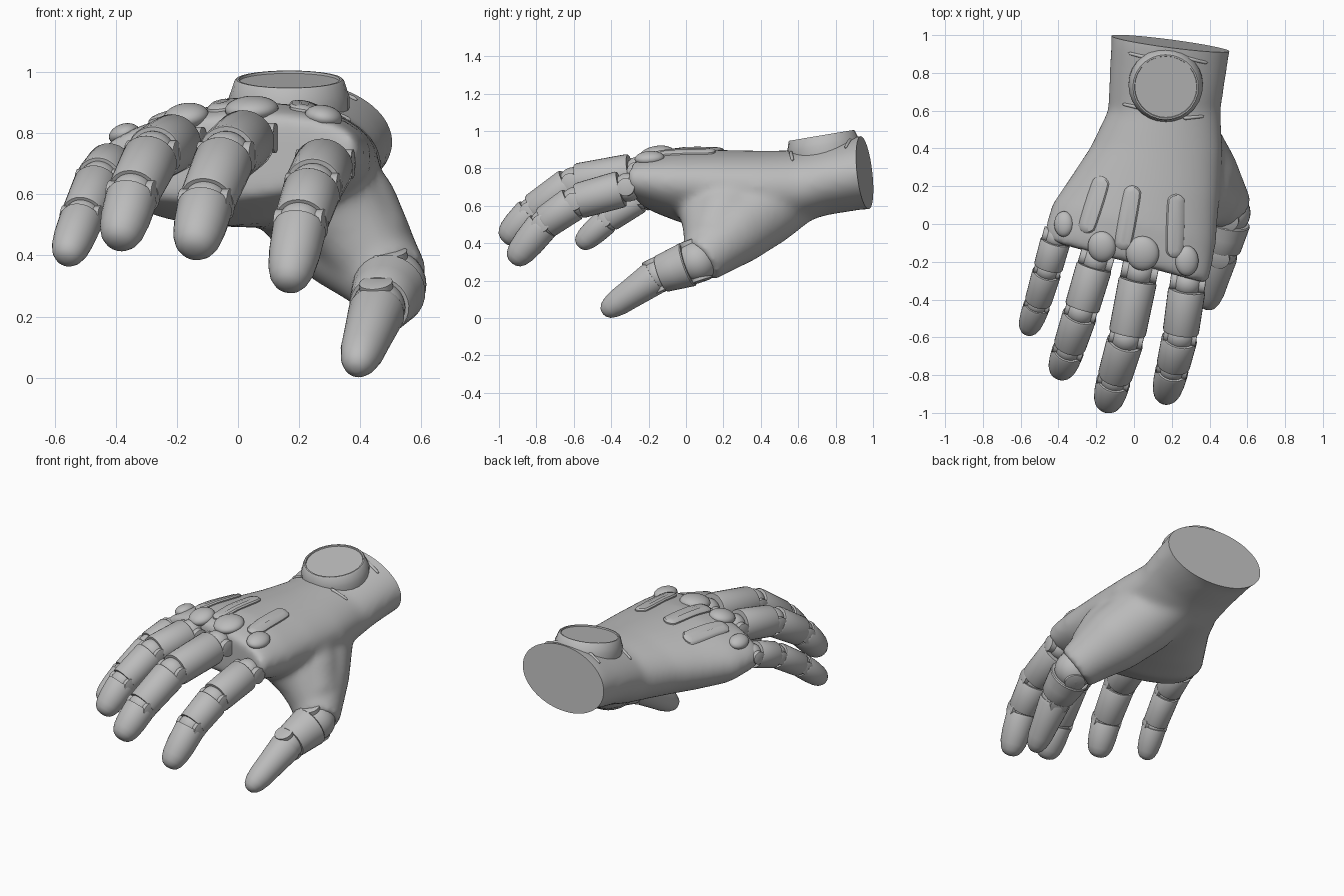
import bpy, bmesh, math
from mathutils import Vector as V, Matrix
from mathutils.bvhtree import BVHTree

if "Cube" in bpy.data.objects:
    bpy.data.objects.remove(bpy.data.objects["Cube"])

grey = bpy.data.materials.new("matte_grey")
grey.diffuse_color = (0.5, 0.5, 0.5, 1)
grey.use_nodes = True
grey.node_tree.nodes["Principled BSDF"].inputs["Base Color"].default_value = grey.diffuse_color


def finish(name, bm, angle=35):
    bmesh.ops.recalc_face_normals(bm, faces=bm.faces)
    me = bpy.data.meshes.new(name)
    bm.to_mesh(me)
    bm.free()
    ob = bpy.data.objects.new(name, me)
    bpy.context.collection.objects.link(ob)
    me.materials.append(grey)
    bpy.ops.object.select_all(action='DESELECT')
    ob.select_set(True)
    bpy.context.view_layer.objects.active = ob
    bpy.ops.object.shade_smooth_by_angle(angle=math.radians(angle))
    return ob


def loft(bm, rings):
    """Skin a list of point rings and cap both ends."""
    rows = [[bm.verts.new(p) for p in r] for r in rings]
    n = len(rows[0])
    for a, b in zip(rows, rows[1:]):
        for i in range(n):
            j = (i + 1) % n
            bm.faces.new((a[i], a[j], b[j], b[i]))
    bm.faces.new(rows[0])
    bm.faces.new(rows[-1])


def frame(d, up):
    d = d.normalized()
    side = d.cross(up).normalized()
    return side, side.cross(d)


def ring(c, side, up, rx, ry, n=28, p=2.0):
    pts = []
    for i in range(n):
        a = 2 * math.pi * i / n
        x, y = math.cos(a), math.sin(a)
        pts.append(c + side * rx * math.copysign(abs(x) ** (2 / p), x)
                   + up * ry * math.copysign(abs(y) ** (2 / p), y))
    return pts


def tube(bm, path):
    """Round tube through (x, y, z, radius) points."""
    rings = []
    for i, (*c, r) in enumerate(path):
        d = V(path[min(i + 1, len(path) - 1)][:3]) - V(path[max(i - 1, 0)][:3])
        s, u = frame(d, Z)
        rings.append(ring(V(c), s, u, r, r))
    loft(bm, rings)


def turned(name, a, b, profile, up=V((0, 0, 1))):
    """Solid of revolution from a to b; profile holds (fraction, radius)."""
    a, b = V(a), V(b)
    s, u = frame(b - a, up)
    bm = bmesh.new()
    loft(bm, [ring(a.lerp(b, t), s, u, r, r) for t, r in profile])
    return finish(name, bm)


def dome(name, c, size, normal=(0, 0, 1)):
    bm = bmesh.new()
    rot = V((0, 0, 1)).rotation_difference(V(normal)).to_matrix().to_4x4()
    m = Matrix.Translation(c) @ rot @ Matrix.Diagonal((*size, 1))
    bmesh.ops.create_uvsphere(bm, u_segments=28, v_segments=16, radius=1, matrix=m)
    return finish(name, bm)


# Palm and wrist: y, centre x, half width, centre z, half height, slant, squareness, tilt
X, Z = V((1, 0, 0)), V((0, 0, 1))
sections = [(1.2, .20, .32, .78, .20, .0, 2, 0), (.95, .195, .318, .78, .198, .0, 2, 0),
            (.75, .175, .307, .74, .19, .0, 2, 0), (.6, .16, .299, .70, .197, .0, 2, 0),
            (.4, .12, .35, .693, .202, .03, 2, .02), (.2, .06, .395, .695, .203, .13, 2, .05),
            (0, 0, .435, .70, .2, .24, 2, .06), (-.13, -.03, .44, .715, .165, .27, 2.1, .06),
            (-.2, -.04, .43, .72, .135, .27, 2.3, .06)]
bm = bmesh.new()
rings = []
for y, cx, hw, cz, hh, slant, p, tilt in sections:
    pts = ring(V((cx, y, cz)), X, Z, hw, hh, 40, p)
    rings.append([q + V((0, -slant * (q.x - cx), tilt * (q.x - cx))) for q in pts])
loft(bm, rings)

# Thumb mound and webs, merged into the palm
tube(bm, [(.16, .64, .69, .155), (.26, .42, .588, .207), (.37, .25, .465, .194),
          (.465, .13, .355, .148), (.505, .07, .305, .132)])
tube(bm, [(.18, .08, .69, .16), (.27, .11, .61, .16), (.37, .13, .5, .15), (.46, .12, .37, .13)])
tube(bm, [(.22, .36, .68, .19), (.285, .25, .62, .19), (.36, .19, .53, .18), (.44, .14, .41, .15)])
palm = finish("palm", bm)
rm = palm.modifiers.new("merge", 'REMESH')
rm.mode, rm.voxel_size = 'VOXEL', .018
sm = palm.modifiers.new("soften", 'SMOOTH')
sm.factor, sm.iterations = .5, 18
me = bpy.data.meshes.new_from_object(palm.evaluated_get(bpy.context.evaluated_depsgraph_get()))
bpy.data.objects.remove(palm)

# Flat slanted wrist end
bm = bmesh.new()
bm.from_mesh(me)
cut = bmesh.ops.bisect_plane(bm, geom=bm.verts[:] + bm.edges[:] + bm.faces[:], clear_outer=True,
                             plane_co=(.195, .955, .775), plane_no=(.13, .985, .11))
bmesh.ops.contextual_create(bm, geom=[e for e in cut['geom_cut'] if isinstance(e, bmesh.types.BMEdge)])
skin = BVHTree.FromBMesh(bm)
finish("palm", bm)


def on_skin(x, y, lift=0.0):
    """Point on the back of the hand, and the normal there."""
    hit, normal, *_ = skin.ray_cast(V((x, y, 2)), V((0, 0, -1)))
    if hit is None:
        return V((x, y, .8)), V((0, 0, 1))
    return hit + Z * lift, normal


def hinge(name, c, axis, half, r):
    a = axis.normalized() * half
    turned(name, c - a, c + a, [(0, r * .92), (.01, r), (.99, r), (1, r * .92)], V((.1, .9, .3)))


def segment(name, a, b, r0, r1, up=Z):
    turned(name, a, b, [(0, r0 * .8), (.0, r0 * .96), (.04, r0), (.5, (r0 + r1) / 2),
                        (.96, r1), (1, r1 * .96), (1, r1 * .75)], up)


def fingertip(name, a, b, r, up=Z, k=1.0):
    turned(name, a, b, [(0, r * .8), (0, r * .96), (.05, r), (.45, r * .95 * k), (.7, r * .86 * k),
                        (.85, r * .72 * k), (.94, r * .54 * k), (.985, r * .32 * k), (1, r * .12)], up)


# Fingers: base, two hinges, tip, radius
fingers = {
    "little": [(-.41, -.07, .70), (-.457, -.24, .645), (-.51, -.42, .525), (-.566, -.575, .385), .08],
    "ring": [(-.20, -.19, .775), (-.28, -.46, .73), (-.345, -.66, .60), (-.395, -.80, .435), .096],
    "middle": [(.03, -.25, .785), (-.04, -.60, .725), (-.105, -.82, .57), (-.147, -.975, .41), .102],
    "index": [(.285, -.31, .70), (.245, -.59, .622), (.205, -.76, .505), (.162, -.93, .295), .099]}
for f, (*pts, r) in fingers.items():
    p0, p1, p2, p3 = map(V, pts)
    dome(f + "_base_ball", p0, (r * .78,) * 3)
    for i, (a, b, c) in enumerate(((p0 - (p1 - p0), p0, p1), (p0, p1, p2), (p1, p2, p3))):
        k = 1 - .06 * i
        hinge(f"{f}_hinge_{i + 1}", b, (c - a).cross(Z), r * k * .95, r * .48)
        if i:
            dome(f"{f}_joint_ball_{i}", b, (r * k * .86,) * 3)
    segment(f + "_lower_segment", p0.lerp(p1, .13), p1.lerp(p0, .06), r, r * .97)
    segment(f + "_middle_segment", p1.lerp(p2, .1), p2.lerp(p1, .06), r * .96, r * .9)
    fingertip(f + "_fingertip", p2.lerp(p3, .05), p3, r * .89)

# Thumb
t0, t1, t2 = V((.505, .06, .305)), V((.46, -.15, .23)), V((.385, -.445, .027))
dome("thumb_base_ball", t0, (.112,) * 3)
hinge("thumb_hinge_1", t0 + V((0, -.01, 0)), V((-.1, -.3, .93)), .114, .06)
segment("thumb_lower_segment", t0.lerp(t1, .22), t1.lerp(t0, .08), .122, .102)
dome("thumb_joint_ball", t1, (.088,) * 3)
hinge("thumb_hinge_2", t1, V((-.1, -.4, .9)), .092, .055)
fingertip("thumb_fingertip", t1.lerp(t2, .04), t2, .093, k=.9)

# Knuckle caps
for n, c, s in (("little", (-.372, 0), (.052, .068, .035)), ("ring", (-.17, -.12), (.075, .082, .042)),
                ("middle", (.045, -.155), (.088, .092, .042)), ("index", (.28, -.195), (.062, .08, .038))):
    p, nrm = on_skin(*c)
    dome(n + "_knuckle_cap", p, s, nrm.lerp(Z, .4))

# Raised rounded bars following the back of the hand
for i, (a, b) in enumerate((((-.18, .205), (-.245, .0)), ((-.01, .155), (-.055, -.09)),
                            ((.222, .11), (.215, -.13)))):
    a, b = V((*a, 0)), V((*b, 0))
    d = (b - a).normalized()
    s = d.cross(Z)

    def outline(r, lift):
        out = []
        for k in range(36):
            t = 2 * math.pi * (k + .5) / 36
            c = a.lerp(b, .5 + .5 * max(-1, min(1, 3 * math.sin(t))))
            q = c + s * r * math.cos(t) + d * r * math.sin(t)
            out.append(on_skin(q.x, q.y, lift)[0])
        return out

    bm = bmesh.new()
    loft(bm, [outline(.048, -.02), outline(.048, .008), outline(.04, .016), outline(.015, .02)])
    finish(f"back_bar_{i + 1}", bm)

# Wrist dial: tilted case with a raised rim and sunken face
top = V((.168, .725, .977))
n = V((0, -.165, .986)).normalized()
turned("dial_case", top - n * .11, top, [(0, .185), (.1, .197), (.5, .197), (.66, .19), (.95, .18), (1, .174),
                                         (1, .166), (.93, .164)], V((1, 0, 0)))

# Strap lugs beside the dial
for i, (a, b) in enumerate((((-.06, .635), (.03, .615)), ((-.03, .905), (.07, .88)),
                            ((.39, .852), (.27, .88)), ((.37, .57), (.26, .56)))):
    a, b = on_skin(*a, .004)[0], on_skin(*b, .004)[0]
    turned(f"strap_lug_{i + 1}", a, b, [(0, .003), (.1, .008), (.9, .01), (1, .003)])
